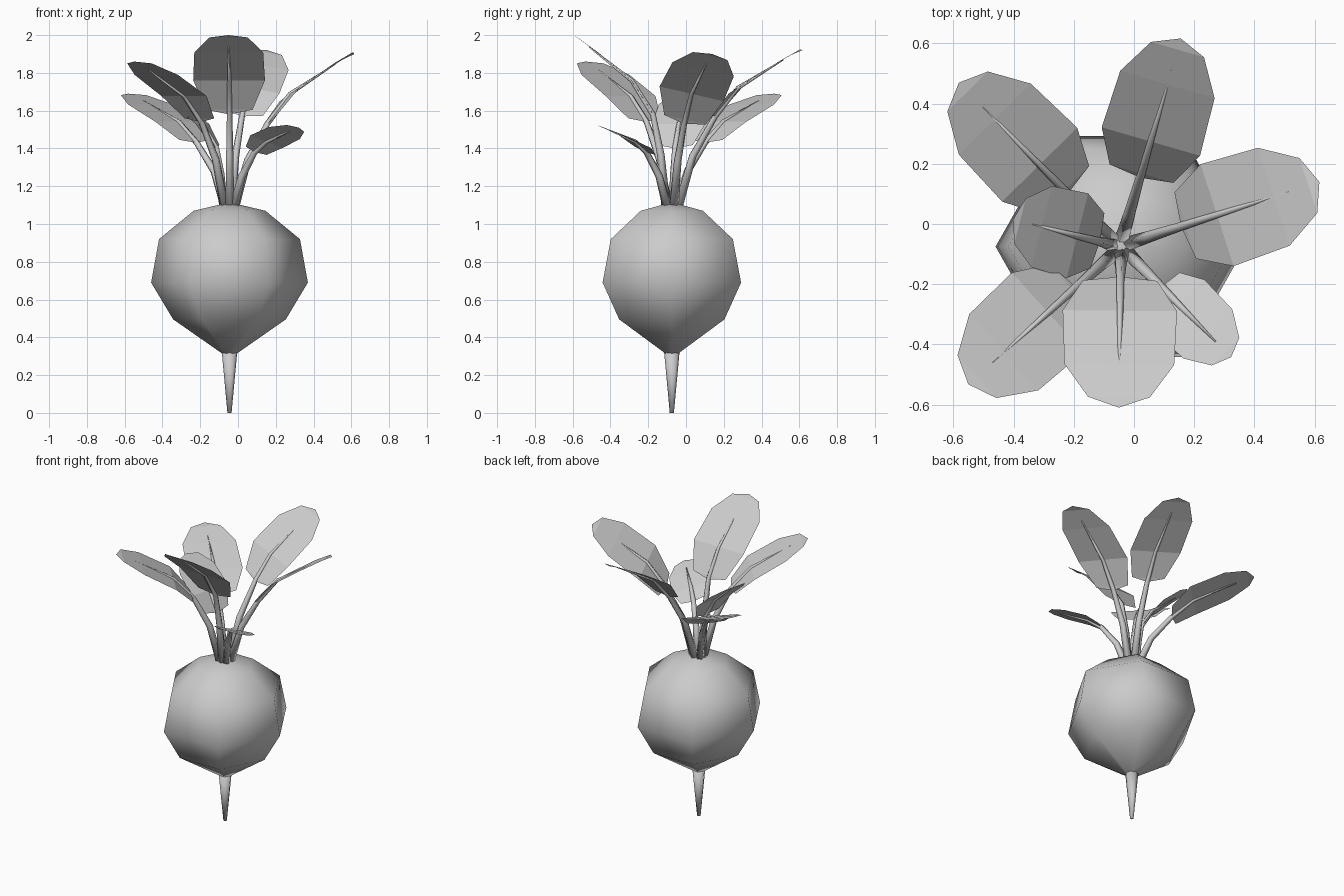
import bpy, bmesh, math
from mathutils import Vector

if "Cube" in bpy.data.objects:
    bpy.data.objects.remove(bpy.data.objects["Cube"])

CX, CY = -0.045, -0.075


def finish(name, bm, smooth):
    bmesh.ops.recalc_face_normals(bm, faces=bm.faces[:])
    mesh = bpy.data.meshes.new(name)
    bm.to_mesh(mesh)
    bm.free()
    for p in mesh.polygons:
        p.use_smooth = smooth
    obj = bpy.data.objects.new(name, mesh)
    bpy.context.collection.objects.link(obj)
    return obj


def loft(name, rings, sides, smooth=True):
    """Skin rings of (centre, radius x, radius y, direction) and cap the ends."""
    bm = bmesh.new()
    loops = []
    for c, rx, ry, d in rings:
        q = Vector(d).to_track_quat('Z', 'Y') if d else None
        loop = []
        for i in range(sides):
            a = 2 * math.pi * i / sides
            v = Vector((rx * math.cos(a), ry * math.sin(a), 0))
            loop.append(bm.verts.new(Vector(c) + (q @ v if q else v)))
        loops.append(loop)
    for a, b in zip(loops, loops[1:]):
        for i in range(sides):
            j = (i + 1) % sides
            bm.faces.new((a[i], a[j], b[j], b[i]))
    bm.faces.new(loops[0][::-1])
    bm.faces.new(loops[-1])
    return finish(name, bm, smooth)


# six-sided bulb: z, radius, depth factor
bulb = [(0.315, 0.04, 1), (0.495, 0.298, 1.08), (0.69, 0.415, 1.02),
        (0.92, 0.373, 1), (1.07, 0.19, 1), (1.108, 0.03, 1)]
loft("bulb", [((CX, CY, z), r, r * k, None) for z, r, k in bulb], 6)

# tapering tap root
loft("tap_root", [((CX, CY, 0), 0.011, 0.011, None),
                  ((CX, CY, 0.335), 0.042, 0.042, None)], 8)

# blade outline: position along the leaf, width share, height share
ROWS = [(0.03, 0.65, 0.06), (0.26, 1.0, 0.43), (0.67, 0.96, 0.78), (0.92, 0.54, 0.97)]


def leaf(name, heading, s0, s1, z0, z1, half, tilt):
    u = Vector((heading[0], heading[1], 0)).normalized()
    side = Vector((-u.y, u.x, tilt))
    origin = Vector((CX, CY, 0))

    def mid(t, h):
        return origin + u * (s0 + (s1 - s0) * t) + Vector((0, 0, z0 + (z1 - z0) * h))

    # blade
    bm = bmesh.new()
    base, tip = bm.verts.new(mid(0, 0)), bm.verts.new(mid(1, 1))
    rows = []
    for t, w, h in ROWS:
        c = mid(t, h)
        rows.append([bm.verts.new(c + side * half * w * k) for k in (1, 0, -1)])
    for k in (0, 1):
        bm.faces.new((base, rows[0][k], rows[0][k + 1]))
        bm.faces.new((tip, rows[-1][k + 1], rows[-1][k]))
        for a, b in zip(rows, rows[1:]):
            bm.faces.new((a[k], b[k], b[k + 1], a[k + 1]))
    finish(name + "_blade", bm, False)

    # stem running up into the midrib
    pts = [origin + u * 0.03 + Vector((0, 0, 1.08)),
           origin + u * (0.03 + 0.4 * (s0 - 0.03)) + Vector((0, 0, 1.1 + 0.55 * (z0 - 1.1))),
           mid(0, 0), mid(0.26, 0.43), mid(0.78, 0.855)]
    radii = [0.026, 0.021, 0.016, 0.012, 0.003]
    rings = []
    for i, (p, r) in enumerate(zip(pts, radii)):
        d = pts[min(i + 1, 4)] - pts[max(i - 1, 0)]
        rings.append((p, r, r, d))
    loft(name + "_stem", rings, 5)


leaf("back_leaf", (0.278, 0.96), 0.238, 0.72, 1.57, 1.92, 0.17, 0.17)
leaf("right_leaf", (0.951, 0.309), 0.212, 0.695, 1.53, 1.90, 0.178, -0.22)
leaf("front_right_leaf", (0.707, -0.707), 0.19, 0.52, 1.38, 1.51, 0.12, -0.28)
leaf("front_leaf", (-0.01, -1), 0.10, 0.535, 1.58, 2.0, 0.19, 0)
leaf("front_left_leaf", (-0.742, -0.672), 0.20, 0.682, 1.54, 1.86, 0.178, 0)
leaf("back_left_leaf", (-0.70, 0.71), 0.248, 0.765, 1.43, 1.69, 0.175, 0)
leaf("left_leaf", (-0.97, 0.245), 0.07, 0.368, 1.40, 1.70, 0.145, 0)
